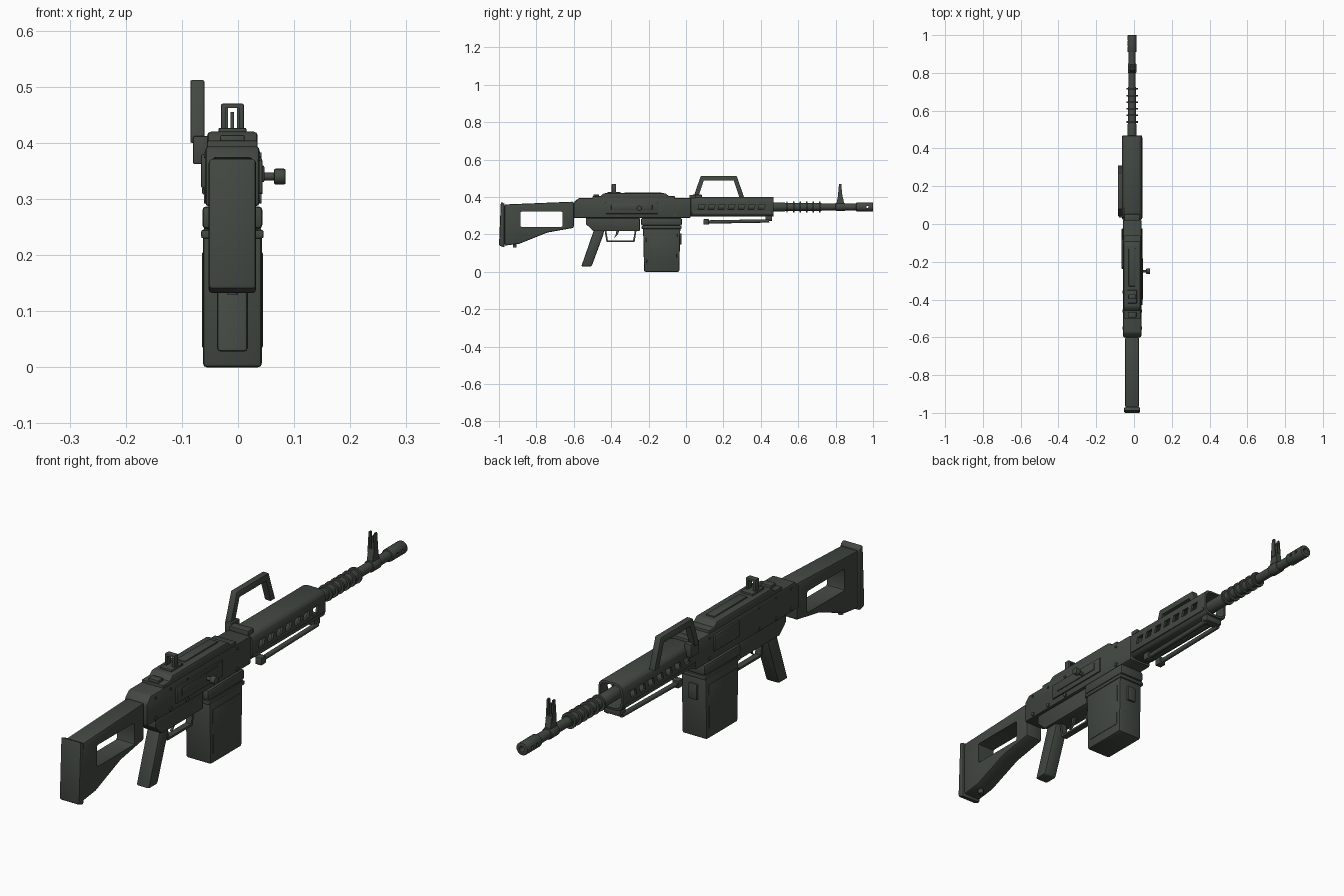
import bpy, bmesh, math
from mathutils import Vector, Matrix

if "Cube" in bpy.data.objects:
    bpy.data.objects.remove(bpy.data.objects["Cube"], do_unlink=True)

# Shared planes, heights and edge softness
CENTRE, AXIS = -.01, .347
BACK, NOSE = -.6, .025
BELLY, DECK = .287, .394
BODY = .097
SOFT, FINE, CRISP = .007, .003, 0

metal = bpy.data.materials.new("dark_olive_metal")
metal.use_nodes = True
metal.diffuse_color = (.055, .065, .055, 1)
metal.node_tree.nodes["Principled BSDF"].inputs["Base Color"].default_value = metal.diffuse_color


def activate(ob):
    bpy.ops.object.select_all(action='DESELECT')
    ob.select_set(True)
    bpy.context.view_layer.objects.active = ob


def apply_and_shade(ob, modifier=None):
    activate(ob)
    if modifier:
        bpy.ops.object.modifier_apply(modifier=modifier.name)
    bpy.ops.object.shade_smooth_by_angle(angle=math.radians(35))


def finish(name, bm, bevel):
    bmesh.ops.recalc_face_normals(bm, faces=bm.faces)
    mesh = bpy.data.meshes.new(name)
    bm.to_mesh(mesh)
    bm.free()
    mesh.materials.append(metal)
    ob = bpy.data.objects.new(name, mesh)
    bpy.context.collection.objects.link(ob)
    modifier = None
    if bevel:
        modifier = ob.modifiers.new("soft_edges", 'BEVEL')
        modifier.width, modifier.segments = bevel, 2
        modifier.limit_method = 'ANGLE'
    apply_and_shade(ob, modifier)
    return ob


def extrude(name, points, offset, bevel):
    bm = bmesh.new()
    face = bm.faces.new([bm.verts.new(p) for p in points])
    made = bmesh.ops.extrude_face_region(bm, geom=[face])["geom"]
    moved = [part for part in made if isinstance(part, bmesh.types.BMVert)]
    bmesh.ops.translate(bm, vec=offset, verts=moved)
    return finish(name, bm, bevel)


def side(name, wide, outline, x=CENTRE, bevel=FINE):
    """Side outline in y, z, extruded across x about a middle plane."""
    return extrude(name, [(x - wide / 2, y, z) for y, z in outline], (wide, 0, 0), bevel)


def box(name, wide, y, z, x=CENTRE, bevel=FINE):
    outline = [(y[0], z[0]), (y[1], z[0]), (y[1], z[1]), (y[0], z[1])]
    return side(name, wide, outline, x, bevel)


def trapezoid(middle, low, high, bottom, top):
    """Outline from half lengths at its bottom and top."""
    return [(middle - bottom, low), (middle + bottom, low), (middle + top, high), (middle - top, high)]


def rod(name, start, end, radius, bevel=CRISP):
    start, end = Vector(start), Vector(end)
    along = end - start
    bm = bmesh.new()
    bmesh.ops.create_cone(bm, cap_ends=True, segments=20, radius1=radius, radius2=radius, depth=along.length)
    turn = along.to_track_quat('Z', 'Y').to_matrix().to_4x4()
    bmesh.ops.transform(bm, matrix=Matrix.Translation((start + end) / 2) @ turn, verts=bm.verts)
    return finish(name, bm, bevel)


def crosswise(name, y, z, left, right, radius, bevel=CRISP):
    return rod(name, (left, y, z), (right, y, z), radius, bevel)


def bore(name, rear, tip, radius, bevel=CRISP):
    return rod(name, (CENTRE, rear, AXIS), (CENTRE, tip, AXIS), radius, bevel)


def tube(name, rear, tip, half_wide, half_high, bevel=CRISP):
    """Rounded-square section extruded along the bore."""
    def squared(value):
        return math.copysign(math.sqrt(abs(value)), value)
    angles = [math.tau * (step + .5) / 16 for step in range(16)]
    ring = [(CENTRE + half_wide * squared(math.cos(a)), rear,
             AXIS + half_high * squared(math.sin(a))) for a in angles]
    return extrude(name, ring, (0, tip - rear, 0), bevel)


def cut(ob, cutter):
    """Subtract the cutter and discard it."""
    cutter.hide_render = True
    modifier = ob.modifiers.new("cut", 'BOOLEAN')
    modifier.object, modifier.operation = cutter, 'DIFFERENCE'
    modifier.solver = 'EXACT'
    apply_and_shade(ob, modifier)
    bpy.data.objects.remove(cutter, do_unlink=True)


# Skeleton stock with butt pad
stock = side("stock", .074, [(-.97, .14), (-.89, .15), (-.74, .21), (BACK, .235),
                             (BACK, .375), (-.97, .36)], bevel=SOFT)
cut(stock, box("stock_hole", 1, (-.885, -.66), (.24, .322), bevel=SOFT))
side("butt_pad", .085, [(-1, .14), (-.97, .13), (-.97, .365), (-.99, .374)], bevel=SOFT)
rod("sling_stud", (CENTRE, -.915, .13), (CENTRE, -.915, .16), .01)

# Receiver, top cover and trigger housing
side("receiver", BODY, [(BACK, BELLY), (NOSE, BELLY), (NOSE, DECK), (-.575, DECK), (BACK, .37)], bevel=SOFT)
box("cover_base", .09, (-.5, -.06), (.38, .404))
side("top_cover", .09, trapezoid(-.275, DECK, .42, .195, .165), bevel=SOFT)
box("cover_rib", .036, (-.33, -.13), (.41, .425))
box("rear_latch", .044, (-.495, -.465), (DECK, .414))
side("trigger_housing", .075, [(-.535, BELLY), (-.535, .255), (-.495, .218), (-.247, .218), (-.247, BELLY)])
box("ejection_panel", .008, (-.43, -.15), (.31, .37), x=.04)
box("bolt_slot_cover", .008, (-.4, -.18), (.33, .36), x=.043)
box("feed_cover", .01, (-.23, -.08), (.32, .38), x=-.061)
for y in (-.55, -.46, -.36, -.06):
    crosswise("receiver_pin", y, .3, -.061, .042, .008)
    crosswise("cover_pin", y, .378, -.061, .042, .005)

# Charging handle
crosswise("charging_stem", -.25, AXIS - SOFT, .035, .07, .007)
crosswise("charging_knob", -.25, AXIS - SOFT, .064, .085, .014, FINE)

# Rear sight arch
sight = box("rear_sight", .041, (-.397, -.373), (.415, .47))
cut(sight, box("sight_window", .023, (-.5, -.3), (.426, .462), bevel=CRISP))
box("rear_sight_base", .05, (-.42, -.35), (.415, .427))

# Grip, trigger and guard
side("pistol_grip", .055, [(-.49, .23), (-.434, .23), (-.445, .19), (-.505, .028), (-.56, .028)], bevel=SOFT)
guard = side("trigger_guard", .024, trapezoid(-.35, .158, .22, .075, .085), bevel=CRISP)
cut(guard, side("guard_hole", .1, trapezoid(-.35, .166, .24, .067, .08), bevel=CRISP))
side("trigger", .01, [(-.372, .22), (-.356, .22), (-.366, .197), (-.388, .176), (-.376, .198)], bevel=CRISP)

# Box magazine with collar and latch
box("magazine_well", .107, (-.24, -.022), (.247, BELLY), bevel=SOFT)
box("magazine_collar", .111, (-.237, -.024), (.23, .245))
side("magazine", .105, trapezoid(-.13, 0, .25, .094, .1), bevel=SOFT)
side("magazine_panel", .109, trapezoid(-.13, .035, .205, .08, .084))
box("magazine_latch", .036, (-.04, -.024), (.145, .205))

# Hollow vented handguard with side rails
handguard = tube("handguard", NOSE, .468, .053, .053, FINE)
cut(handguard, tube("handguard_bore", .04, 1, .044, .044))
for step in range(7):
    y = .083 + step * .0535
    slanted = [(y - .02, .334), (y + .012, .334), (y + .02, .36), (y - .012, .36)]
    cut(handguard, side("vent", 1, slanted, bevel=CRISP))
for way in (-1, 1):
    box("handguard_rail", .006, (.03, .46), (.308, .322), x=CENTRE + way * .051)
box("handguard_band", .08, (.018, .052), (.385, .411))

# Side-folded carry handle on its bracket
box("handle_bracket", .028, (.035, .085), (.362, .412), x=-.066)
handle = side("carry_handle", .025, trapezoid(.175, .4, .512, .135, .096), x=-.0725)
cut(handle, side("handle_opening", .1, trapezoid(.175, .38, .488, .116, .08), x=-.0725, bevel=CRISP))

# Barrel, cooling rings and muzzle
bore("barrel", NOSE, .95, .018)
bore("barrel_sleeve", .4, .53, .024, FINE)
bore("ring_core", .52, .725, .021)
for step in range(6):
    y = .54 + step * .035
    bore("cooling_ring", y - .004, y + .004, .03)
muzzle = bore("muzzle_device", .91, 1, .024, FINE)
cut(muzzle, bore("muzzle_bore", .965, 1.1, .011))
for y in (.94, .97):
    cut(muzzle, crosswise("side_port", y, AXIS, -.1, .1, .006))

# Forked front sight
bore("sight_collar", .8, .85, .022, FINE)
side("sight_post_base", .024, trapezoid(.825, .36, .41, .022, .011), bevel=CRISP)
for way in (-1, 1):
    side("sight_ear", .006, trapezoid(.824, .395, .47, .013, .006), x=CENTRE + way * .011, bevel=CRISP)
box("sight_blade", .006, (.82, .83), (.4, .455), bevel=CRISP)

# Folded bipod
box("bipod_hinge", .07, (.425, .46), (.272, .3))
for way in (-1, 1):
    x = CENTRE + way * .03
    rod("bipod_leg", (x, .1, .266), (x, .445, .272), .009)
    box("bipod_foot", .026, (.093, .122), (.252, .281), x=x)
